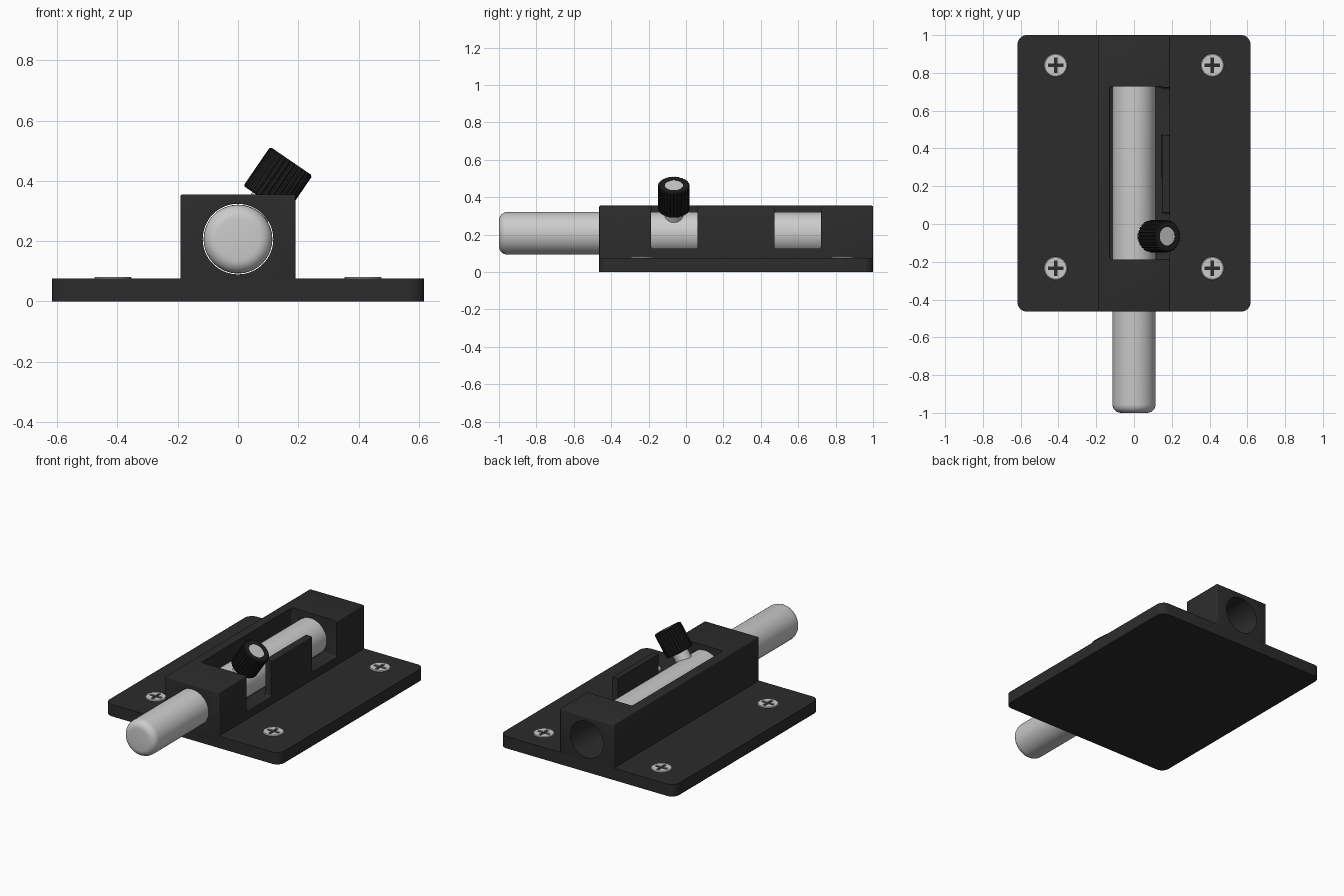
import bpy, bmesh
from math import pi, cos, sin, atan2
from mathutils import Vector, Matrix

if "Cube" in bpy.data.objects:
    bpy.data.objects.remove(bpy.data.objects["Cube"])


def material(name, v):
    m = bpy.data.materials.new(name)
    m.diffuse_color = (v, v, v, 1)
    m.use_nodes = True
    m.node_tree.nodes["Principled BSDF"].inputs["Base Color"].default_value = m.diffuse_color
    return m


BLACK = material("black_metal", 0.025)
RUBBER = material("black_grip", 0.012)


def finish(bm, name, mat=None, smooth=True):
    bmesh.ops.recalc_face_normals(bm, faces=bm.faces)
    me = bpy.data.meshes.new(name)
    bm.to_mesh(me)
    bm.free()
    ob = bpy.data.objects.new(name, me)
    bpy.context.collection.objects.link(ob)
    if mat:
        me.materials.append(mat)
    if smooth:
        activate(ob)
        bpy.ops.object.shade_smooth_by_angle(angle=0.6)
    return ob


def activate(ob):
    bpy.ops.object.select_all(action='DESELECT')
    ob.select_set(True)
    bpy.context.view_layer.objects.active = ob


def box(name, lo, hi, mat=None, bevel=0, pick=lambda d: True, seg=3):
    lo, hi = Vector(lo), Vector(hi)
    bm = bmesh.new()
    bmesh.ops.create_cube(bm, size=1, matrix=Matrix.Translation((lo + hi) / 2) @ Matrix.Diagonal((*(hi - lo), 1)))
    if bevel:
        es = [e for e in bm.edges if pick((e.verts[0].co - e.verts[1].co).normalized())]
        bmesh.ops.bevel(bm, geom=es, offset=bevel, segments=seg, profile=0.5, affect='EDGES')
    return finish(bm, name, mat)


def lathe(name, profile, matrix, mat=None, n=64):
    # profile: (radius, height) pairs, closed by end caps
    bm = bmesh.new()
    rings = [[bm.verts.new(matrix @ Vector((r * cos(2 * pi * i / n), r * sin(2 * pi * i / n), h)))
              for i in range(n)] for r, h in profile]
    for a, b in zip(rings, rings[1:]):
        for i in range(n):
            bm.faces.new((a[i], a[(i + 1) % n], b[(i + 1) % n], b[i]))
    bm.faces.new(rings[0])
    bm.faces.new(rings[-1])
    return finish(bm, name, mat)


def cut(ob, cutters):
    for c in cutters:
        m = ob.modifiers.new("cut", 'BOOLEAN')
        m.operation, m.solver, m.object = 'DIFFERENCE', 'EXACT', c
        activate(ob)
        bpy.ops.object.modifier_apply(modifier=m.name)
        bpy.data.objects.remove(c)
    activate(ob)
    bpy.ops.object.shade_smooth_by_angle(angle=0.6)


Y0, Y1, AXIS_Z = -0.464, 1.0, 0.207
along_y = Matrix.Translation((0, 0, AXIS_Z)) @ Matrix.Rotation(-pi / 2, 4, 'X')

# base plate with rounded corners
box("base_plate", (-0.617, Y0, 0), (0.617, Y1, 0.076), BLACK, 0.05, lambda d: abs(d.z) > 0.9, 8)

# housing with bore, top slot and two side notches
housing = box("housing", (-0.191, Y0, 0.03), (0.191, Y1, 0.355), BLACK, 0.006)
cut(housing, [
    lathe("bore_cutter", [(0.117, -0.7), (0.117, 1.2)], along_y),
    box("slot_cutter", (-0.13, -0.187, 0.125), (0.15, 0.728, 0.5), bevel=0.01),
    box("front_notch_cutter", (0.02, -0.187, 0.125), (0.3, 0.062, 0.5), bevel=0.014),
    box("rear_notch_cutter", (0.02, 0.472, 0.125), (0.3, 0.722, 0.5), bevel=0.014),
])

# sliding bolt with rounded ends
R, C = 0.114, 0.045
arc = [(R - C + C * sin(t * pi / 12), C - C * cos(t * pi / 12)) for t in range(7)]
lathe("sliding_bolt", [(r, -1 + h) for r, h in arc] + [(R, 0.733), (R - 0.007, 0.74)], along_y)

# tilted handle: metal stem and ribbed grip
tilt = Matrix.Translation((0, -0.065, AXIS_Z)) @ Matrix.Rotation(atan2(0.565, 0.825), 4, 'Y')
lathe("handle_stem", [(0.049, 0.05), (0.049, 0.311)], tilt, n=32)


def ribbed_grip():
    bm = bmesh.new()
    n, rings = 112, []
    for h, r, depth in ((0.156, 0.05, 0), (0.156, 0.080, 0.003), (0.161, 0.085, 0.005),
                        (0.307, 0.085, 0.005), (0.313, 0.079, 0.003), (0.313, 0.049, 0), (0.156, 0.049, 0)):
        rings.append([bm.verts.new(tilt @ Vector(((r - depth * (i % 4 == 0)) * cos(2 * pi * i / n),
                                                  (r - depth * (i % 4 == 0)) * sin(2 * pi * i / n), h)))
                      for i in range(n)])
    for a, b in zip(rings, rings[1:]):
        for i in range(n):
            bm.faces.new((a[i], a[(i + 1) % n], b[(i + 1) % n], b[i]))
    return finish(bm, "handle_grip", RUBBER, smooth=False)


ribbed_grip()

# four cross-head screws
for k, (x, y) in enumerate([(sx * 0.415, y) for sx in (-1, 1) for y in (-0.235, 0.84)]):
    screw = lathe(f"screw_{k + 1}", [(0.061, 0.07), (0.061, 0.079), (0.057, 0.082)],
                  Matrix.Translation((x, y, 0)), n=40)
    L, W = 0.041, 0.009
    cut(screw, [box("cross_cutter_a", (x - L, y - W, 0.05), (x + L, y + W, 0.1)),
                box("cross_cutter_b", (x - W, y - L, 0.05), (x + W, y + L, 0.1))])
